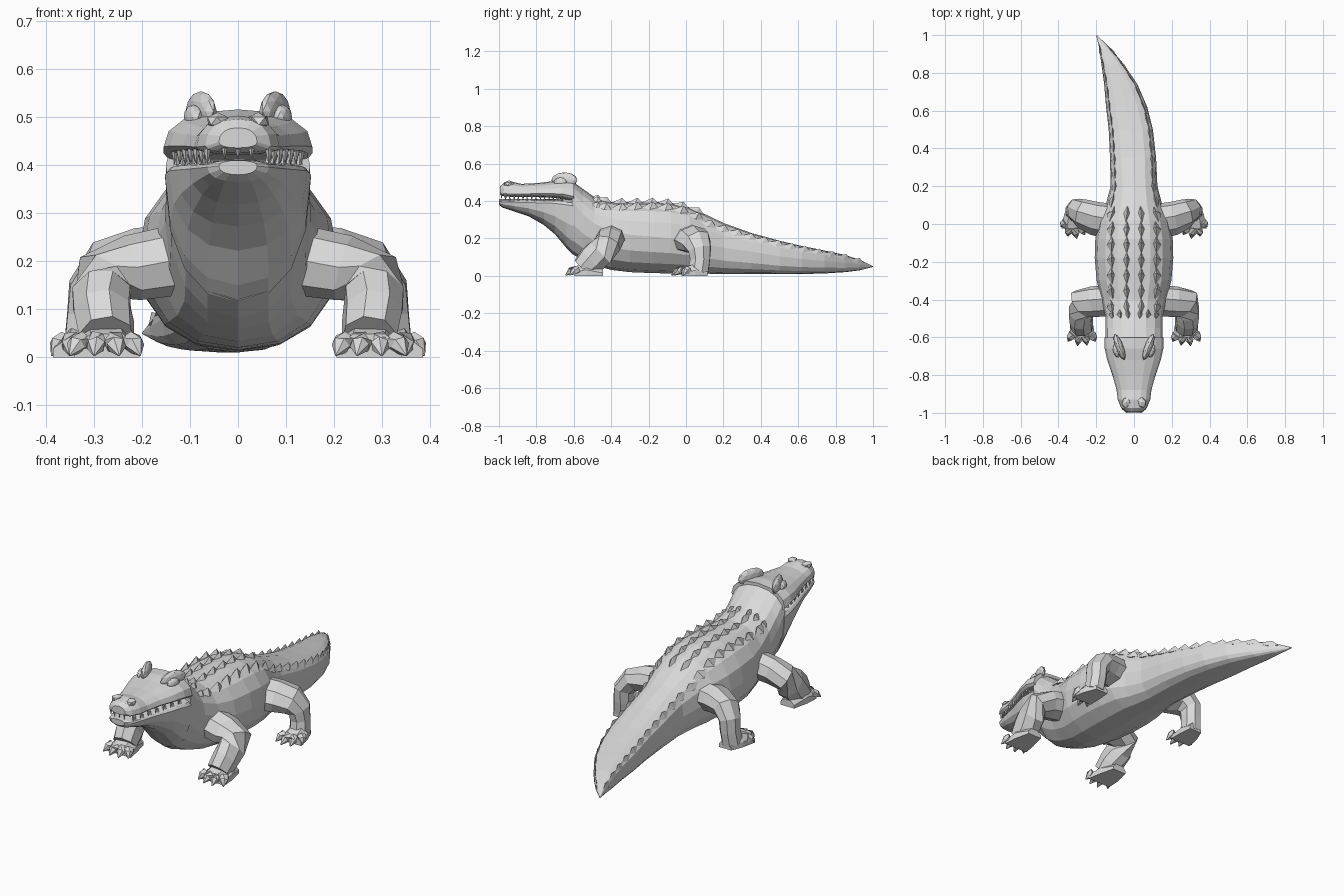
import bpy, bmesh, math
from mathutils import Vector, Matrix

grey = bpy.data.materials.new("plain grey")
grey.diffuse_color = (0.7, 0.7, 0.7, 1)


def finish(bm, name):
    bmesh.ops.recalc_face_normals(bm, faces=bm.faces)
    me = bpy.data.meshes.new(name)
    bm.to_mesh(me)
    bm.free()
    me.materials.append(grey)
    ob = bpy.data.objects.new(name, me)
    bpy.context.collection.objects.link(ob)
    return ob


def skin(bm, rings):
    """Bridge rings of points and cap both ends."""
    vs = [[bm.verts.new(p) for p in r] for r in rings]
    n = len(vs[0])
    for a, b in zip(vs, vs[1:]):
        for i in range(n):
            j = (i + 1) % n
            bm.faces.new((a[i], a[j], b[j], b[i]))
    bm.faces.new(vs[0])
    bm.faces.new(vs[-1][::-1])


def spow(v, p):
    return math.copysign(abs(v) ** p, v)


def section(y, cx, hw, zb, zw, zt, p, n=16):
    """Rounded cross-section: bottom zb, widest height zw, top zt, boxiness p."""
    pts = []
    for i in range(n):
        a = math.tau * i / n
        c, s = spow(math.cos(a), p), spow(math.sin(a), p)
        pts.append((cx + hw * c, y, zw + s * ((zt - zw) if s > 0 else (zw - zb))))
    return pts


def loft(name, rows):
    bm = bmesh.new()
    skin(bm, [section(*r) for r in rows])
    return finish(bm, name)


def tube(bm, path, sides=8):
    """Limb through (x, y, z, radius_a, radius_b) stations."""
    pts = [Vector(p[:3]) for p in path]
    rings = []
    for i, p in enumerate(path):
        d = (pts[min(i + 1, len(pts) - 1)] - pts[max(i - 1, 0)]).normalized()
        u = Vector((0, 1, 0.35))
        u = (u - d * u.dot(d)).normalized()
        w = d.cross(u)
        rings.append([pts[i] + u * p[3] * math.cos(math.tau * (k + 0.5) / sides) * 1.05
                      + w * p[4] * math.sin(math.tau * (k + 0.5) / sides) * 1.05 for k in range(sides)])
    skin(bm, rings)


def spike(bm, base, tip, r, sides=4):
    base, tip = Vector(base), Vector(tip)
    d = tip - base
    m = Matrix.Translation((base + tip) / 2) @ d.to_track_quat('Z', 'Y').to_matrix().to_4x4()
    bmesh.ops.create_cone(bm, cap_ends=True, segments=sides, radius1=r, radius2=0.0005,
                          depth=d.length, matrix=m)


def blob(bm, loc, size, turn=0.0, sub=1):
    m = Matrix.Translation(loc) @ Matrix.Rotation(turn, 4, 'Z') @ Matrix.Diagonal((*size, 1))
    bmesh.ops.create_icosphere(bm, subdivisions=sub, radius=1, matrix=m)


# Body and curved tail: y, centre x, half width, bottom, widest, top, boxiness
BODY = [
    (-0.61, 0, 0.150, 0.118, 0.40, 0.508, 0.9),
    (-0.55, 0, 0.150, 0.082, 0.33, 0.464, 0.9),
    (-0.49, 0, 0.152, 0.058, 0.28, 0.422, 0.9),
    (-0.40, 0, 0.172, 0.032, 0.24, 0.395, 0.9),
    (-0.30, 0, 0.198, 0.020, 0.22, 0.395, 0.9),
    (-0.18, 0, 0.208, 0.015, 0.21, 0.397, 0.9),
    (-0.08, 0, 0.205, 0.013, 0.20, 0.391, 0.9),
    (0.02, 0, 0.185, 0.013, 0.19, 0.366, 0.85),
    (0.10, 0, 0.150, 0.012, 0.17, 0.331, 0.8),
    (0.20, 0, 0.124, 0.010, 0.15, 0.283, 0.75),
    (0.35, -0.005, 0.122, 0.010, 0.13, 0.229, 0.7),
    (0.50, -0.017, 0.117, 0.010, 0.105, 0.188, 0.65),
    (0.62, -0.039, 0.109, 0.010, 0.09, 0.160, 0.65),
    (0.74, -0.070, 0.088, 0.013, 0.08, 0.136, 0.65),
    (0.85, -0.115, 0.058, 0.020, 0.07, 0.112, 0.65),
    (0.93, -0.154, 0.030, 0.030, 0.062, 0.086, 0.75),
    (1.00, -0.198, 0.002, 0.048, 0.050, 0.052, 1.0),
]
loft("body_and_tail", BODY)

# Upper jaw with flat underside, and the deep lower jaw and throat
loft("upper_jaw", [
    (-0.995, 0, 0.040, 0.436, 0.448, 0.478, 0.9),
    (-0.975, 0, 0.068, 0.426, 0.440, 0.496, 0.9),
    (-0.93, 0, 0.086, 0.422, 0.438, 0.503, 0.9),
    (-0.88, 0, 0.092, 0.422, 0.438, 0.492, 0.9),
    (-0.80, 0, 0.114, 0.421, 0.440, 0.496, 0.9),
    (-0.72, 0, 0.142, 0.418, 0.440, 0.505, 0.9),
    (-0.66, 0, 0.155, 0.411, 0.438, 0.516, 0.9),
    (-0.60, 0, 0.155, 0.395, 0.425, 0.516, 0.9),
])
loft("lower_jaw", [
    (-1.00, 0, 0.040, 0.380, 0.398, 0.410, 0.9),
    (-0.98, 0, 0.064, 0.365, 0.396, 0.411, 0.9),
    (-0.92, 0, 0.082, 0.345, 0.394, 0.411, 0.9),
    (-0.84, 0, 0.102, 0.318, 0.392, 0.411, 0.9),
    (-0.76, 0, 0.128, 0.272, 0.390, 0.411, 0.9),
    (-0.70, 0, 0.144, 0.222, 0.388, 0.411, 0.9),
    (-0.64, 0, 0.152, 0.150, 0.380, 0.413, 0.9),
    (-0.605, 0, 0.152, 0.115, 0.375, 0.413, 0.9),
])

# Teeth along both jaws
bm = bmesh.new()
for s in (-1, 1):
    for k in range(7):
        t = k / 6
        y = -0.965 + 0.28 * t
        x = s * (0.064 + 0.068 * t)
        spike(bm, (x, y, 0.434), (x, y, 0.402), 0.008)
        spike(bm, (x * 0.97, y + 0.022, 0.400), (x * 0.97, y + 0.022, 0.428), 0.007)
for k in (-1, 0, 1):
    spike(bm, (k * 0.028, -0.985, 0.445), (k * 0.028, -0.987, 0.412), 0.008)
finish(bm, "teeth")

# Raised brows, eyeballs and nostrils
for part, loc, size, turn, sub in (
        ("brow", (0.077, -0.650, 0.512), (0.021, 0.074, 0.042), -0.36, 2),
        ("eyeball", (0.093, -0.672, 0.500), (0.018, 0.036, 0.026), -0.3, 2),
        ("nostril", (0.042, -0.945, 0.492), (0.024, 0.032, 0.018), 0.3, 1)):
    bm = bmesh.new()
    for s in (-1, 1):
        blob(bm, (s * loc[0], loc[1], loc[2]), size, s * turn, sub)
    finish(bm, part + "s")


def surface(y, f):
    """Point on the back at length y and width fraction f, with the half width."""
    for a, b in zip(BODY, BODY[1:]):
        if a[0] <= y <= b[0]:
            t = (y - a[0]) / (b[0] - a[0])
            _, cx, hw, _, zw, zt, p = [u + (v - u) * t for u, v in zip(a, b)]
            c = min(1, abs(f) ** (1 / p))
            return Vector((cx + f * hw, y, zw + (zt - zw) * math.sqrt(1 - c * c) ** p)), hw


def scute(bm, y, f, length, width, height):
    """Keeled scale with its peak toward the rear."""
    p, _ = surface(y, f)
    q, _ = surface(min(y + 0.02, 0.99), f)
    dx, dz = (q.x - p.x) / 0.02, (q.z - p.z) / 0.02
    l, w = length / 2, width / 2
    pts = [(0, -l, -0.004), (w, 0, -0.016), (0, l, -0.004), (-w, 0, -0.016), (0, l * 0.4, height)]
    v = [bm.verts.new(p + Vector((x + dx * d, d, z + dz * d))) for x, d, z in pts]
    for i in range(4):
        bm.faces.new((v[i], v[(i + 1) % 4], v[4]))
    bm.faces.new(v[3::-1])


# Rows of back scutes and tail-edge scutes
bm = bmesh.new()
for s in (-1, 1):
    for k in range(7):
        y = -0.44 + 0.082 * k
        _, hw = surface(y, 0)
        scute(bm, y, s * 0.038 / hw, 0.088, 0.046, 0.024)
        scute(bm, y, s * 0.118 / hw, 0.088, 0.054, 0.028)
    for k in range(12):
        y = 0.12 + 0.072 * k
        scute(bm, y, s * (0.80 + 0.006 * k), 0.085, 0.036 - 0.0015 * k, 0.027 - 0.0009 * k)
    for k in range(3):
        scute(bm, -0.48, s * (0.2 + 0.27 * k), 0.06, 0.040, 0.020)
finish(bm, "back_scutes")


def leg(name, s, path, foot, toes):
    bm = bmesh.new()
    tube(bm, [(s * p[0], *p[1:]) for p in path])
    # Foot: a domed slab from heel to toe base
    skin(bm, [[(s * x + dx * hw, y, dz * h) for dx, dz in
               ((-1, 0), (1, 0), (1, 0.45), (0.5, 1), (-0.5, 1), (-1, 0.45))]
              for x, y, hw, h in foot])
    # Toes with pointed claws
    for bx, by, tx, ty in toes:
        a, b = Vector((s * bx, by, 0.032)), Vector((s * tx, ty, 0.004))
        m = a.lerp(b, 0.5) + Vector((0, 0, 0.007))
        tube(bm, [(*a, 0.024, 0.022), (*m, 0.020, 0.019), (*b, 0.002, 0.002)], 6)
    for v in bm.verts:
        v.co.z = max(v.co.z, 0)
    finish(bm, name)


for s, side in ((-1, "left"), (1, "right")):
    leg("front_leg_" + side, s, [
        (0.14, -0.405, 0.200, 0.080, 0.068),
        (0.22, -0.412, 0.186, 0.080, 0.064),
        (0.280, -0.422, 0.165, 0.078, 0.060),
        (0.284, -0.458, 0.125, 0.078, 0.062),
        (0.279, -0.505, 0.085, 0.076, 0.060),
        (0.274, -0.550, 0.040, 0.062, 0.056)],
        [(0.278, -0.445, 0.040, 0.035), (0.277, -0.53, 0.060, 0.072), (0.273, -0.600, 0.068, 0.048)],
        [(0.224, -0.585, 0.204, -0.622), (0.258, -0.59, 0.248, -0.642),
         (0.293, -0.59, 0.299, -0.644), (0.325, -0.580, 0.350, -0.622)])
    leg("hind_leg_" + side, s, [
        (0.13, 0.015, 0.198, 0.092, 0.070),
        (0.21, 0.030, 0.197, 0.088, 0.066),
        (0.275, 0.055, 0.184, 0.078, 0.056),
        (0.306, 0.073, 0.140, 0.062, 0.048),
        (0.310, 0.075, 0.085, 0.054, 0.047),
        (0.316, 0.065, 0.020, 0.055, 0.047)],
        [(0.308, 0.115, 0.036, 0.040), (0.318, 0.050, 0.052, 0.065), (0.325, -0.025, 0.060, 0.040)],
        [(0.283, -0.015, 0.260, -0.058), (0.313, -0.02, 0.303, -0.078),
         (0.345, -0.02, 0.350, -0.066), (0.362, 0.010, 0.388, -0.014)])
